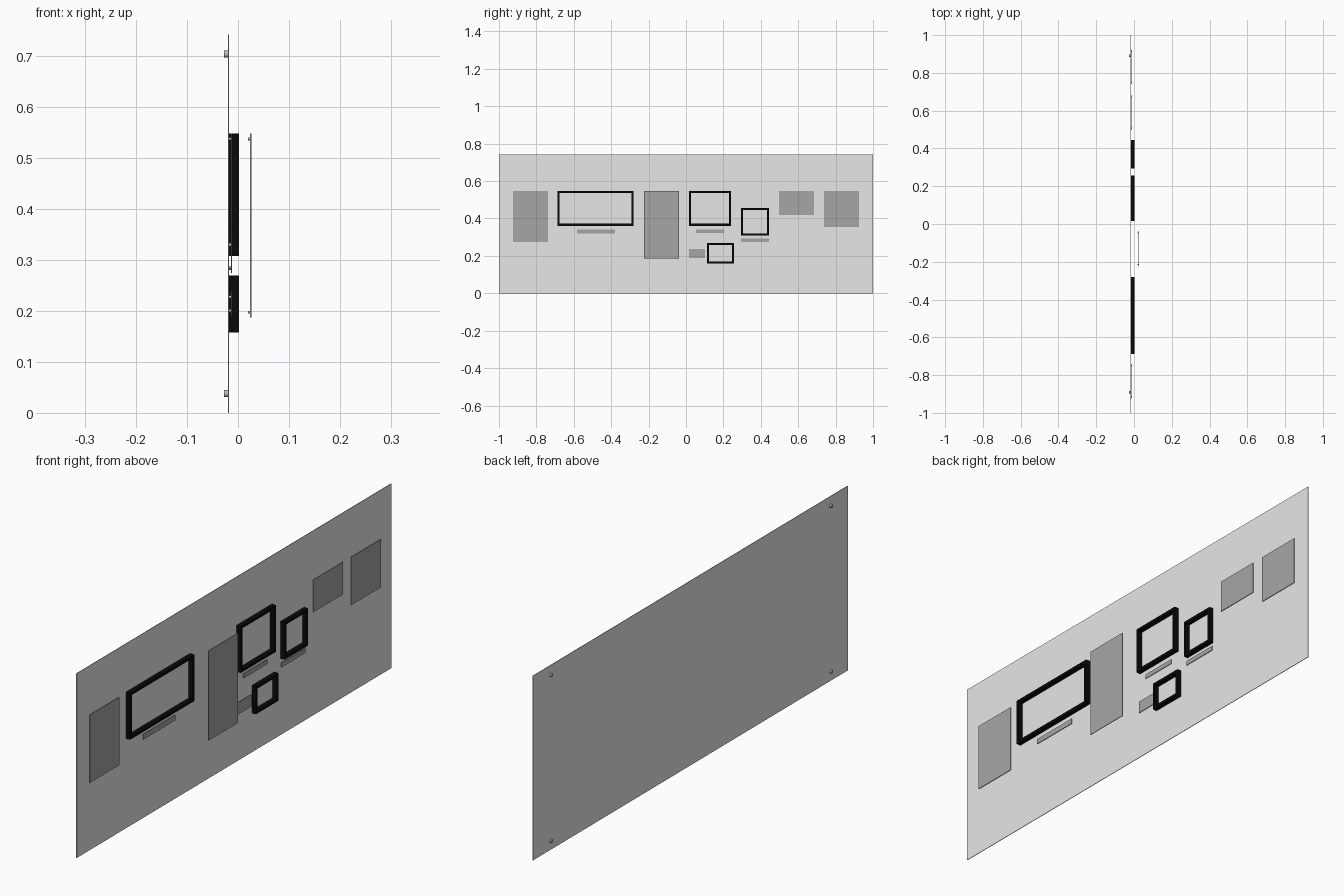
import bpy, bmesh, math
from mathutils import Matrix

if "Cube" in bpy.data.objects:
    bpy.data.objects.remove(bpy.data.objects["Cube"])


def material(name, value):
    m = bpy.data.materials.new(name)
    m.diffuse_color = (*value, 1)
    m.use_nodes = True
    m.node_tree.nodes["Principled BSDF"].inputs["Base Color"].default_value = m.diffuse_color
    return m


BOARD = material("light grey", (0.8, 0.8, 0.8))
PLATE = material("mid grey", (0.38, 0.38, 0.38))
BLACK = material("black", (0.003, 0.003, 0.003))
METAL = material("metal grey", (0.5, 0.5, 0.5))


def finish(name, bm, mat):
    me = bpy.data.meshes.new(name)
    bmesh.ops.recalc_face_normals(bm, faces=bm.faces)
    bm.to_mesh(me)
    bm.free()
    me.materials.append(mat)
    ob = bpy.data.objects.new(name, me)
    bpy.context.collection.objects.link(ob)
    return ob


def box(name, x0, x1, y0, y1, z0, z1, mat):
    bm = bmesh.new()
    m = Matrix.Translation(((x0 + x1) / 2, (y0 + y1) / 2, (z0 + z1) / 2)) @ \
        Matrix.Diagonal((x1 - x0, y1 - y0, z1 - z0, 1))
    bmesh.ops.create_cube(bm, size=1, matrix=m)
    return finish(name, bm, mat)


def pins(name, x0, x1, points, r, mat):
    """Short round pins along x at each (y, z)."""
    bm = bmesh.new()
    for y, z in points:
        m = Matrix.Translation(((x0 + x1) / 2, y, z)) @ Matrix.Rotation(math.pi / 2, 4, 'Y')
        bmesh.ops.create_cone(bm, cap_ends=True, segments=24, radius1=r, radius2=r,
                              depth=x1 - x0, matrix=m)
    ob = finish(name, bm, mat)
    bpy.context.view_layer.objects.active = ob
    ob.select_set(True)
    bpy.ops.object.shade_smooth_by_angle()
    ob.select_set(False)


def frame(name, y0, y1, z0, z1, x0=-0.0172, x1=0.0015, t=0.011):
    """Open rectangular frame swept along x."""
    bm = bmesh.new()
    rings = []
    for x, i in ((x0, 0), (x1, 0), (x1, t), (x0, t)):
        rings.append([bm.verts.new((x, y, z)) for y, z in
                      ((y0 + i, z0 + i), (y1 - i, z0 + i), (y1 - i, z1 - i), (y0 + i, z1 - i))])
    for a, b in zip(rings, rings[1:] + rings[:1]):
        for k in range(4):
            n = (k + 1) % 4
            bm.faces.new((a[k], a[n], b[n], b[k]))
    finish(name, bm, BLACK)


def plate(name, y0, y1, z0, z1, x=-0.0138, pin_inset=0.0105):
    """Thin plate held by small pins behind its corners."""
    box(name, x, x + 0.0025, y0, y1, z0, z1, PLATE)
    dz = min(pin_inset, (z1 - z0) / 2)
    zs = {z0 + dz, z1 - dz} if z1 - z0 > 0.03 else {(z0 + z1) / 2}
    pts = [(y, z) for y in (y0 + pin_inset, y1 - pin_inset) for z in zs]
    pins(name + "_pins", x - 0.0042, x, pts, 0.0028, METAL)


# backing board and rear wall bolts
box("backing_board", -0.0195, -0.0172, -1, 1, 0, 0.742, BOARD)
pins("rear_bolts", -0.027, -0.0195,
     [(y, z) for y in (-0.89, 0.89) for z in (0.038, 0.704)], 0.007, METAL)

# open black frames
frame("wide_frame", -0.687, -0.28, 0.361, 0.548)
frame("large_frame", 0.016, 0.24, 0.361, 0.548)
frame("square_frame", 0.294, 0.444, 0.308, 0.457)
frame("small_frame", 0.112, 0.256, 0.158, 0.269)

# text plates, the tall one standing forward of the board
plate("left_plate", -0.925, -0.738, 0.275, 0.548)
plate("raised_tall_plate", -0.225, -0.037, 0.187, 0.548, x=0.0235)
plate("short_plate", 0.497, 0.684, 0.419, 0.548)
plate("right_plate", 0.738, 0.925, 0.355, 0.548)

# caption strips
plate("wide_frame_caption", -0.583, -0.38, 0.319, 0.34)
plate("large_frame_caption", 0.053, 0.203, 0.322, 0.34)
plate("square_frame_caption", 0.294, 0.444, 0.274, 0.292)
plate("small_frame_caption", 0.016, 0.102, 0.19, 0.238)
